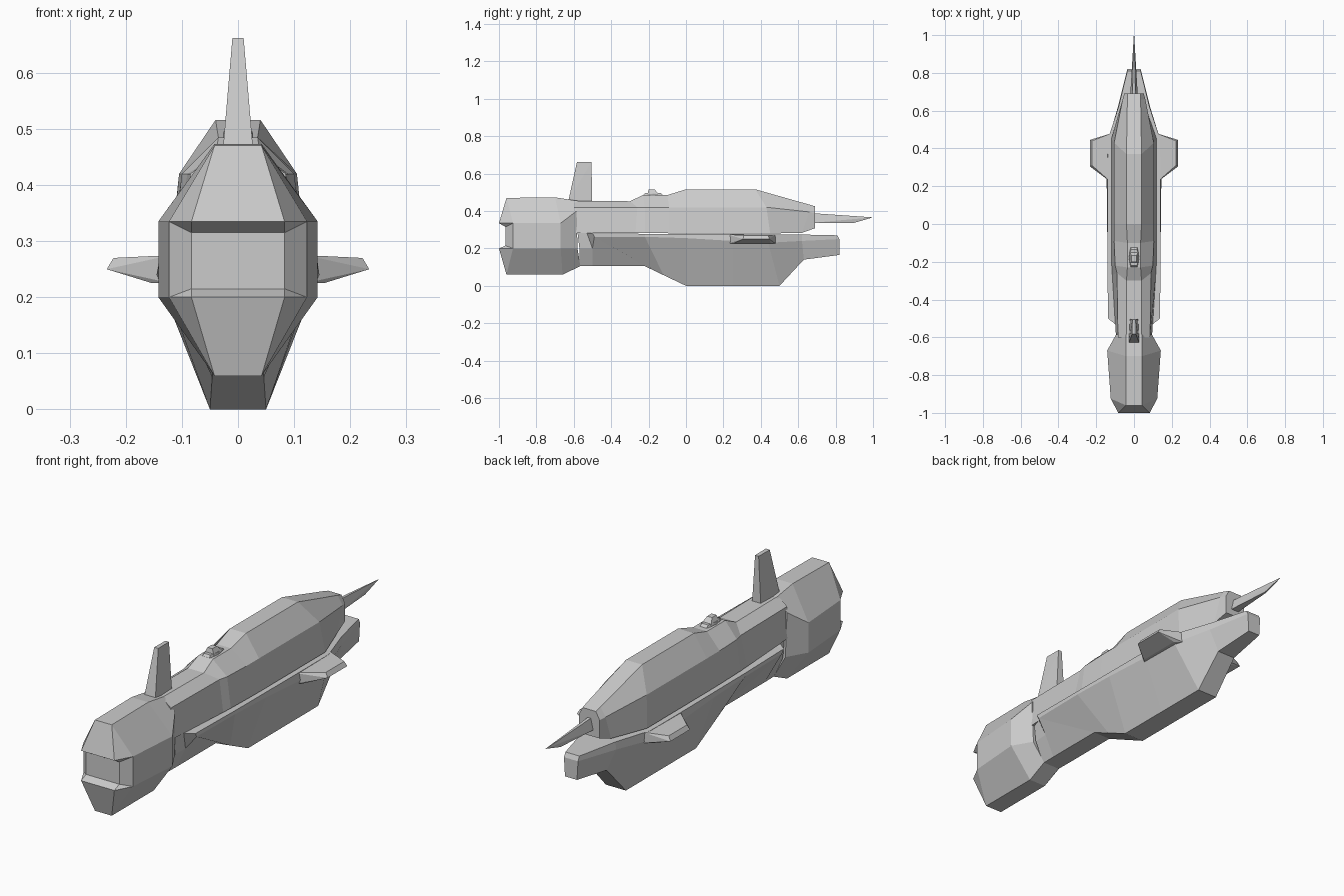
import bpy, bmesh


def finish(name, bm):
    bmesh.ops.remove_doubles(bm, verts=bm.verts[:], dist=0.0005)
    bmesh.ops.recalc_face_normals(bm, faces=bm.faces[:])
    me = bpy.data.meshes.new(name)
    bm.to_mesh(me)
    bm.free()
    ob = bpy.data.objects.new(name, me)
    bpy.context.collection.objects.link(ob)
    return ob


def loft(name, halves):
    """Skin sections; each is a right-hand half outline, mirrored in x."""
    bm = bmesh.new()
    rings = []
    for half in halves:
        right = [bm.verts.new(p) for p in half]
        left = [bm.verts.new((-x, y, z)) for x, y, z in half]
        rings.append(right + left[::-1])
    n = len(rings[0])
    for a, b in zip(rings, rings[1:]):
        for i in range(n):
            j = (i + 1) % n
            bm.faces.new((a[i], a[j], b[j], b[i]))
    # close the ends with strips spanning left to right
    for r in (rings[0], rings[-1]):
        for i in range(n // 2 - 1):
            bm.faces.new((r[i], r[i + 1], r[n - 2 - i], r[n - 1 - i]))
    return finish(name, bm)


def solid(name, pts, mirrored=True):
    """Convex solid around a few points."""
    bm = bmesh.new()
    for x, y, z in pts:
        bm.verts.new((x, y, z))
        if mirrored:
            bm.verts.new((-x, y, z))
    bmesh.ops.remove_doubles(bm, verts=bm.verts[:], dist=0.0005)
    bmesh.ops.convex_hull(bm, input=bm.verts[:])
    bmesh.ops.dissolve_limit(bm, angle_limit=0.01, verts=bm.verts[:], edges=bm.edges[:])
    return finish(name, bm)


def six(top, upper, lower, bottom):
    return [top, upper, upper, lower, lower, bottom]


# engine block with notched sides and a dished end plate
loft("engine_block", [
    [(.042, -.96, .47), (.083, -1, .335), (.083, -.965, .315),
     (.083, -.965, .215), (.083, -1, .2), (.042, -.96, .06)],
    six((.042, -.96, .47), (.123, -.925, .335), (.123, -.925, .2), (.042, -.96, .06)),
    six((.042, -.70, .473), (.142, -.67, .335), (.142, -.67, .2), (.042, -.66, .06)),
    six((.042, -.585, .455), (.095, -.585, .40), (.09, -.58, .2), (.042, -.565, .105)),
])

# upper hull
loft("upper_hull", [
    [(.04, -.60, .455), (.085, -.60, .42), (.095, -.60, .283)],
    [(.04, -.30, .452), (.09, -.26, .42), (.115, -.27, .282)],
    [(.035, -.23, .485), (.10, -.22, .42), (.118, -.22, .282)],
    [(.035, -.10, .485), (.105, -.09, .42), (.12, -.09, .281)],
    [(.04, 0, .516), (.105, 0, .42), (.12, 0, .28)],
    [(.04, .37, .516), (.105, .43, .42), (.12, .45, .28)],
    [(.035, .66, .434), (.06, .66, .395), (.06, .62, .283)],
    [(.033, .69, .425), (.052, .69, .39), (.05, .69, .308)],
])

# lower hull with keel
loft("lower_hull", [
    [(.085, -.58, .285), (.085, -.57, .2), (.042, -.57, .105)],
    [(.10, -.53, .283), (.088, -.50, .2), (.043, -.50, .105)],
    [(.138, -.50, .281), (.136, -.49, .262), (.043, -.22, .105)],
    [(.140, -.22, .278), (.140, -.22, .262), (.046, -.12, .057)],
    [(.140, 0, .277), (.142, 0, .255), (.05, 0, 0)],
    [(.140, .25, .276), (.145, .25, .24), (.05, .25, 0)],
    [(.138, .45, .275), (.138, .44, .23), (.05, .50, 0)],
    [(.082, .62, .274), (.085, .62, .24), (.045, .63, .14)],
    [(.035, .81, .27), (.035, .82, .25), (.030, .82, .165)],
])

# short side wings
for side, s in (("right", 1), ("left", -1)):
    solid(side + "_wing", [(s * x, y, z) for x, y, z in [
        (.12, .22, .275), (.12, .48, .275), (.12, .22, .225), (.12, .48, .225),
        (.155, .25, .272), (.155, .455, .272), (.153, .25, .225), (.153, .455, .225),
        (.222, .31, .27), (.222, .44, .27), (.234, .305, .25), (.234, .445, .25)]],
        mirrored=False)

# dorsal fin
solid("dorsal_fin", [(.028, -.63, .45), (.022, -.502, .44),
                     (.01, -.583, .662), (.009, -.505, .662)])

# nose spike
solid("nose_spike", [(.008, .68, .388), (.02, .68, .337), (.004, .90, .337),
                     (.001, 1.0, .366)])

# small turret on the spine
solid("turret_base", [(.028, -.18, .478), (.018, -.235, .478), (.018, -.115, .478),
                      (.026, -.18, .495), (.016, -.22, .495), (.016, -.135, .495)])
solid("turret_cap", [(.024, -.205, .49), (.024, -.145, .49),
                     (.012, -.20, .515), (.012, -.168, .515)])
